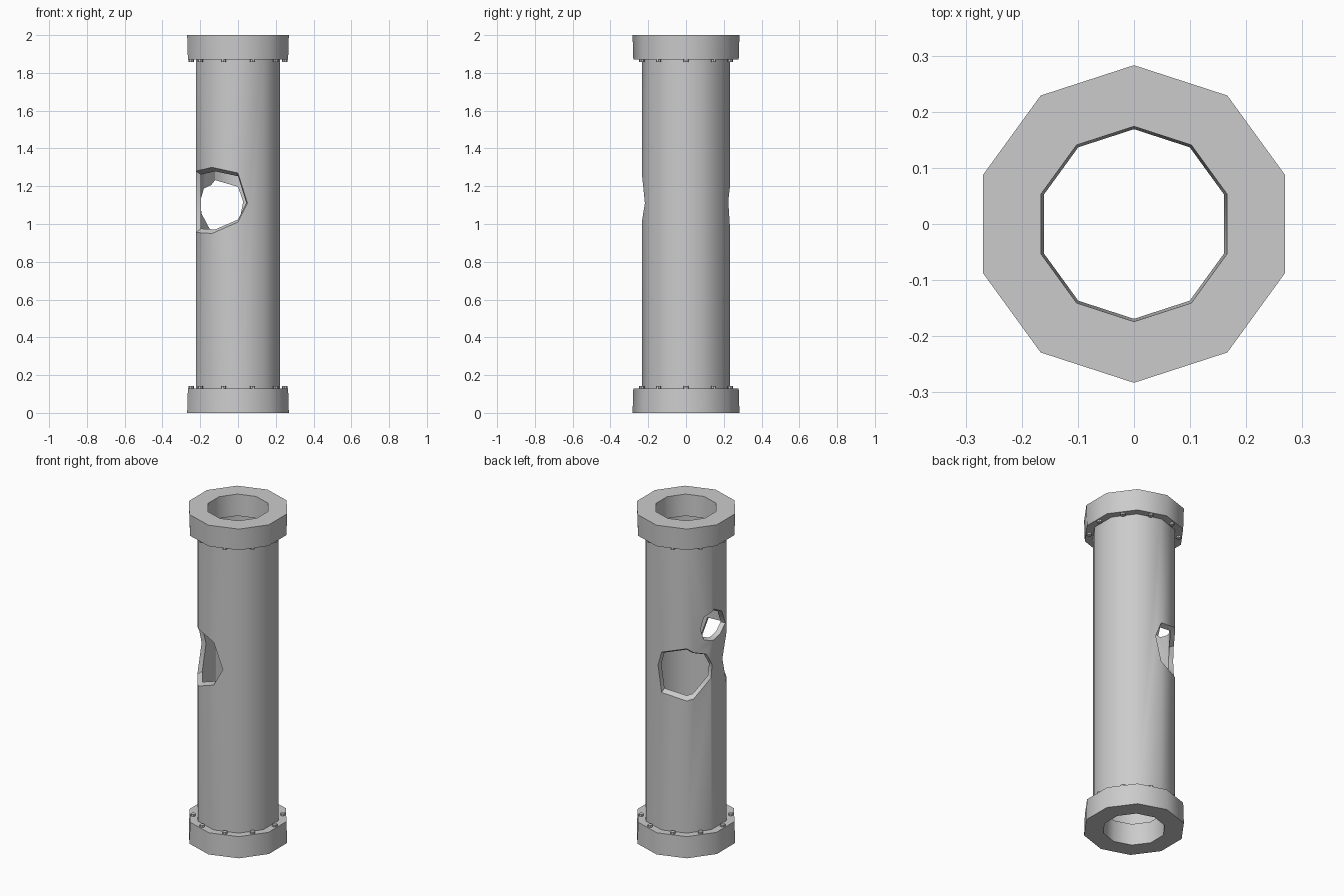
import bpy
import bmesh
from math import cos, sin, pi, radians
from mathutils import Vector

SIDES = 10
TUBE_R = 0.234

cube = bpy.data.objects.get("Cube")
if cube:
    bpy.data.objects.remove(cube, do_unlink=True)

steel = bpy.data.materials.new("grey_metal")
steel.use_nodes = True
steel.diffuse_color = (0.6, 0.6, 0.6, 1)
steel.node_tree.nodes["Principled BSDF"].inputs["Base Color"].default_value = (0.6, 0.6, 0.6, 1)


def finish(name, bm):
    bmesh.ops.recalc_face_normals(bm, faces=bm.faces)
    mesh = bpy.data.meshes.new(name)
    bm.to_mesh(mesh)
    bm.free()
    mesh.materials.append(steel)
    obj = bpy.data.objects.new(name, mesh)
    bpy.context.collection.objects.link(obj)
    return obj


def activate(obj):
    bpy.ops.object.select_all(action="DESELECT")
    obj.select_set(True)
    bpy.context.view_layer.objects.active = obj


def smooth(obj):
    activate(obj)
    bpy.ops.object.shade_smooth_by_angle(angle=radians(40))


def ring(name, profile):
    """Closed (radius, z) profile swept round the z axis, one corner at the back."""
    bm = bmesh.new()
    loops = []
    for i in range(SIDES):
        a = pi / 2 + 2 * pi * i / SIDES
        loops.append([bm.verts.new((r * cos(a), r * sin(a), z)) for r, z in profile])
    n = len(profile)
    for i in range(SIDES):
        p, q = loops[i], loops[(i + 1) % SIDES]
        for j in range(n):
            k = (j + 1) % n
            bm.faces.new((p[j], q[j], q[k], p[k]))
    return finish(name, bm)


def on_tube(azimuth, z):
    """Point on the flat-sided outer wall of the tube."""
    step = 360 / SIDES
    off = (azimuth - 90) % step - step / 2
    r = TUBE_R * cos(pi / SIDES) / cos(radians(off))
    a = radians(azimuth)
    return Vector((r * cos(a), r * sin(a), z))


def breach(tube, outline):
    """Cut a hole whose walls converge on the tube's axis."""
    points = [on_tube(a, z) for a, z in outline]
    mid = sum(points, Vector()) / len(points)
    apex = Vector((0, 0, mid.z))
    bm = bmesh.new()
    tip = bm.verts.new(apex)
    cap = bm.verts.new(apex + (mid - apex) * 2.4)
    rim = [bm.verts.new(apex + (p - apex) * 1.7) for p in points]
    for i, v in enumerate(rim):
        w = rim[(i + 1) % len(rim)]
        bm.faces.new((tip, v, w))
        bm.faces.new((cap, w, v))
    cutter = finish("hole_cutter", bm)
    cutter.hide_render = True
    activate(tube)
    mod = tube.modifiers.new("hole", "BOOLEAN")
    mod.operation = "DIFFERENCE"
    mod.solver = "EXACT"
    mod.object = cutter
    bpy.ops.object.modifier_apply(modifier=mod.name)
    bpy.data.objects.remove(cutter, do_unlink=True)


# Main tube with three ragged holes
tube = ring("tube", [(TUBE_R, 0.06), (TUBE_R, 1.94), (0.206, 1.94), (0.206, 0.06)])
front_hole = [(188, 1.13), (198, 1.28), (234, 1.30), (270, 1.27),
              (283, 1.11), (270, 1.01), (234, 0.95), (198, 0.955)]
back_hole = [(82, 1.12), (90, 1.21), (126, 1.25), (136, 1.22), (155, 1.20),
             (163, 1.13), (161, 1.05), (136, 0.94), (126, 0.933), (90, 0.965)]
small_hole = [(146, 1.355), (151, 1.425), (168, 1.46), (187, 1.42),
              (195, 1.335), (183, 1.29), (167, 1.275), (151, 1.29)]
for outline in (front_hole, back_hole, small_hole):
    breach(tube, outline)
smooth(tube)

# End flanges, slightly tapered, mirrored top and bottom
for name, level in (("bottom", lambda z: z), ("top", lambda z: 2 - z)):
    flange = ring(name + "_flange", [(0.283, level(0)), (0.279, level(0.13)),
                                     (0.169, level(0.13)), (0.174, level(0))])
    smooth(flange)

    # Bolt heads round the inner shoulder of the flange
    bm = bmesh.new()
    for i in range(SIDES):
        a = 2 * pi * i / SIDES
        made = bmesh.ops.create_cone(bm, cap_ends=True, segments=8,
                                     radius1=0.014, radius2=0.014, depth=0.024)
        bmesh.ops.translate(bm, verts=made["verts"],
                            vec=(0.247 * cos(a), 0.247 * sin(a), level(0.13)))
    finish(name + "_bolts", bm)
